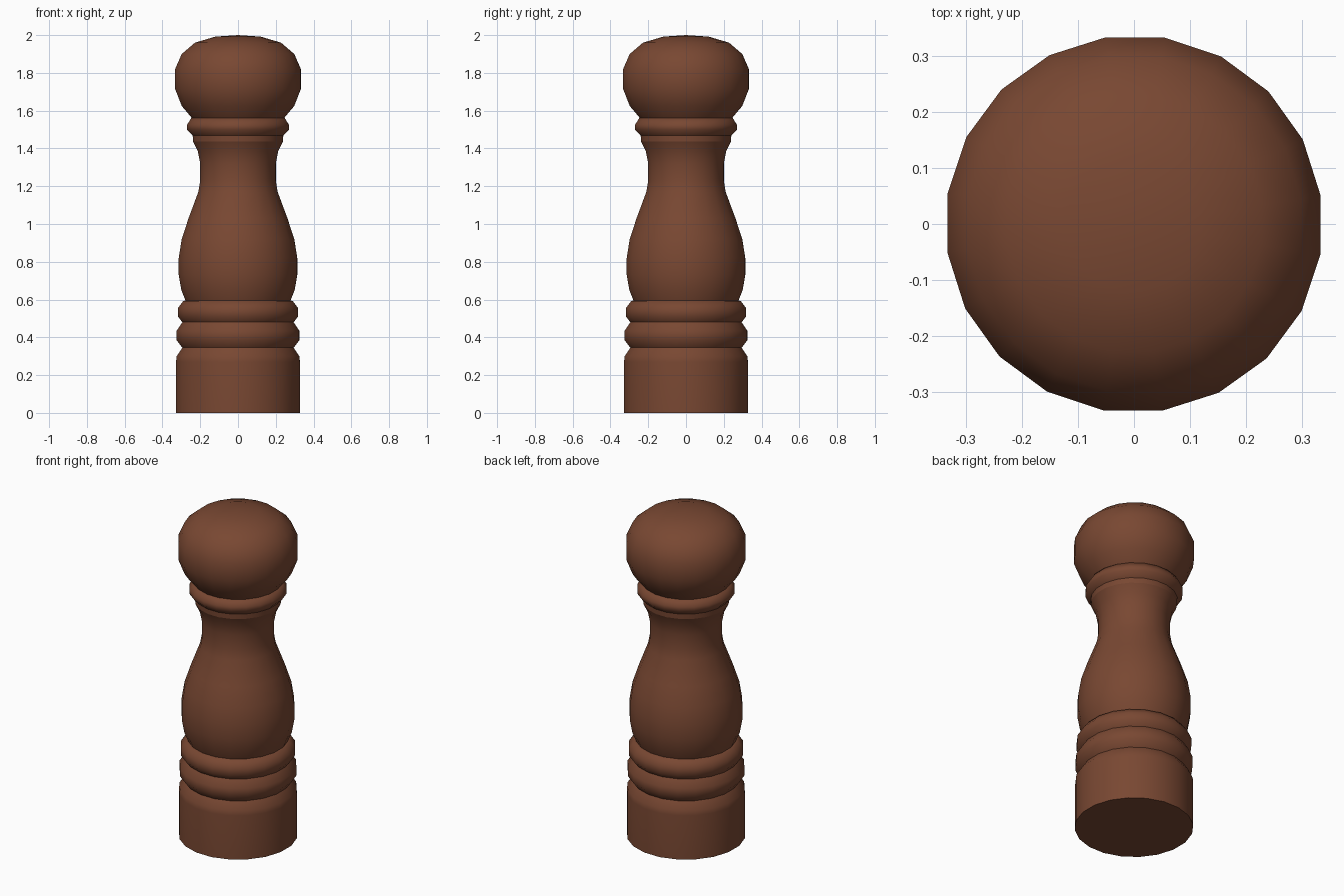
import bpy
import bmesh
import math

cube = bpy.data.objects.get("Cube")
if cube:
    bpy.data.objects.remove(cube, do_unlink=True)

SIDES = 20
TURN = math.radians(8.6)
FIT = 1.011  # corner radius from silhouette half-width

# Brown varnished wood
wood = bpy.data.materials.new("brown_wood")
wood.use_nodes = True
colour = (0.19, 0.064, 0.032, 1)
wood.diffuse_color = colour
wood.node_tree.nodes["Principled BSDF"].inputs["Base Color"].default_value = colour


def lathe(name, profile):
    """Turn a (radius, height) profile round z; zero radius makes a pole."""
    bm = bmesh.new()
    rings = []
    for r, z in profile:
        if r == 0:
            rings.append([bm.verts.new((0, 0, z))] * SIDES)
            continue
        angles = [TURN + math.tau * i / SIDES for i in range(SIDES)]
        rings.append([bm.verts.new((r * FIT * math.cos(a), r * FIT * math.sin(a), z))
                      for a in angles])
    for low, high in zip(rings, rings[1:]):
        for i in range(SIDES):
            j = (i + 1) % SIDES
            corners = dict.fromkeys((low[i], low[j], high[j], high[i]))
            bm.faces.new(list(corners))
    mesh = bpy.data.meshes.new(name)
    bm.to_mesh(mesh)
    bm.free()
    mesh.materials.append(wood)
    obj = bpy.data.objects.new(name, mesh)
    bpy.context.collection.objects.link(obj)
    bpy.ops.object.select_all(action="DESELECT")
    obj.select_set(True)
    bpy.context.view_layer.objects.active = obj
    bpy.ops.object.shade_smooth_by_angle(angle=math.radians(60))
    return obj


# Foot with a flat underside
lathe("base", [(0, 0), (0.328, 0), (0.328, 0.27), (0.325, 0.3), (0.295, 0.345)])

# Two turned beads above the foot
lathe("lower_bead", [(0.295, 0.345), (0.325, 0.385), (0.325, 0.435), (0.295, 0.48)])
lathe("upper_bead", [(0.295, 0.48), (0.318, 0.51), (0.318, 0.555),
                     (0.29, 0.592), (0.278, 0.595)])

# Waisted body
lathe("body", [(0.278, 0.595), (0.3, 0.65), (0.314, 0.73), (0.314, 0.82),
               (0.298, 0.92), (0.262, 1.03), (0.21, 1.17), (0.2, 1.23),
               (0.2, 1.32), (0.213, 1.385), (0.238, 1.437)])

# Neck collar
lathe("neck_band", [(0.238, 1.437), (0.24, 1.468)])
lathe("collar", [(0.24, 1.468), (0.27, 1.5), (0.27, 1.525), (0.248, 1.56), (0.235, 1.56)])

# Rounded grinder head
lathe("head", [(0.235, 1.55), (0.298, 1.625), (0.333, 1.715), (0.333, 1.82),
               (0.298, 1.9), (0.228, 1.96), (0.12, 1.992), (0, 2)])
